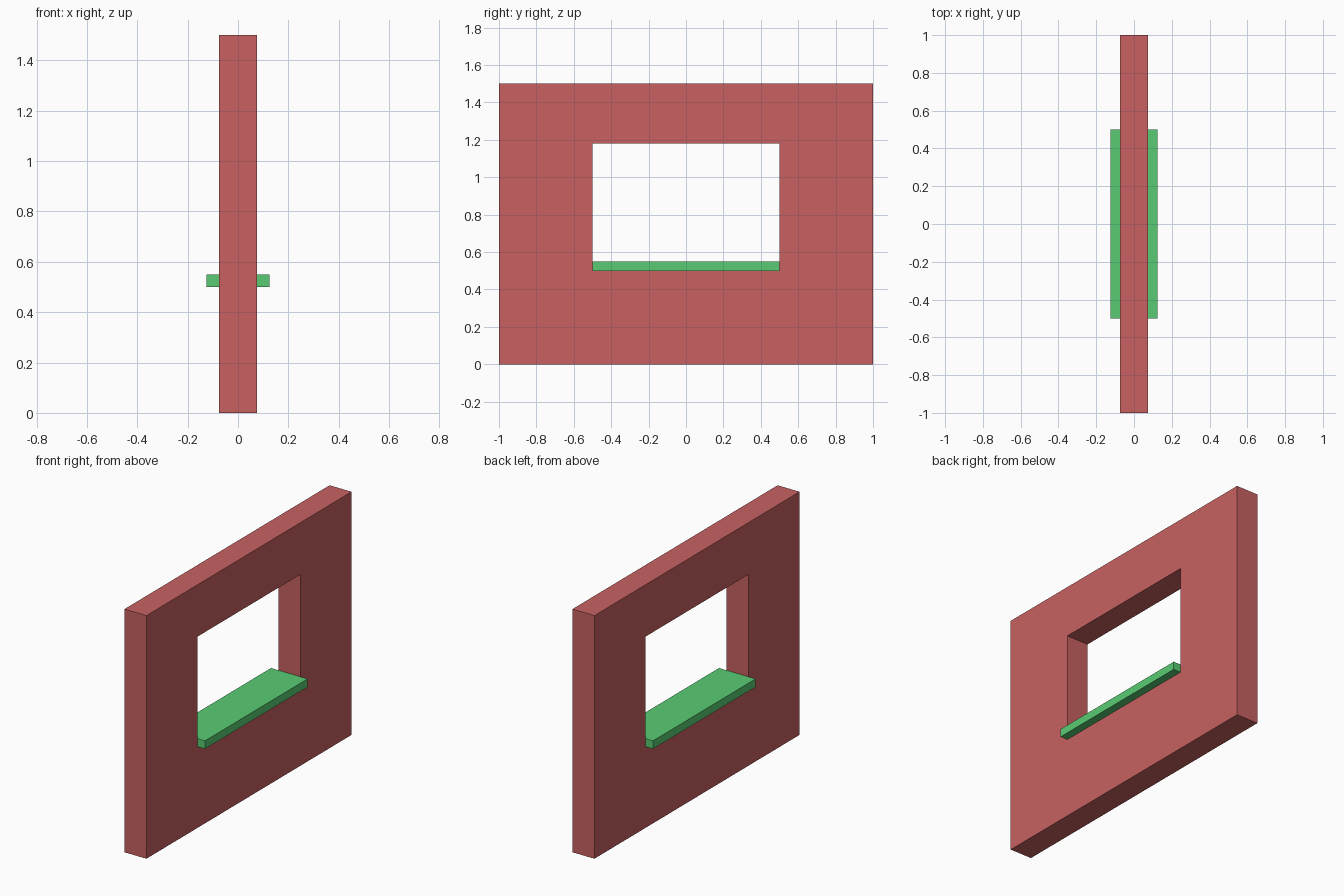
import bpy, bmesh
from mathutils import Vector

if "Cube" in bpy.data.objects:
    bpy.data.objects.remove(bpy.data.objects["Cube"])


def add_part(name, bm, color):
    bmesh.ops.recalc_face_normals(bm, faces=bm.faces)
    mesh = bpy.data.meshes.new(name)
    bm.to_mesh(mesh)
    bm.free()
    mat = bpy.data.materials.new(name + "_paint")
    mat.diffuse_color = (*color, 1)
    mat.use_nodes = True
    mat.node_tree.nodes["Principled BSDF"].inputs["Base Color"].default_value = mat.diffuse_color
    mesh.materials.append(mat)
    obj = bpy.data.objects.new(name, mesh)
    bpy.context.collection.objects.link(obj)
    return obj


def rectangle(bm, x, half_width, z0, z1):
    corners = ((-1, z0), (1, z0), (1, z1), (-1, z1))
    return [bm.verts.new((x, s * half_width, z)) for s, z in corners]


# Wall: a frame-shaped face around the window opening, extruded to thickness
bm = bmesh.new()
outer = rectangle(bm, -0.075, 1.0, 0.0, 1.5)
inner = rectangle(bm, -0.075, 0.5, 0.5, 1.18)
for i in range(4):
    j = (i + 1) % 4
    bm.faces.new((outer[i], outer[j], inner[j], inner[i]))
ext = bmesh.ops.extrude_face_region(bm, geom=bm.faces[:], use_keep_orig=True)
moved = [g for g in ext["geom"] if isinstance(g, bmesh.types.BMVert)]
bmesh.ops.translate(bm, verts=moved, vec=Vector((0.15, 0, 0)))
add_part("wall", bm, (0.58, 0.12, 0.12))

# Sill: a thin board on the bottom of the opening, overhanging both faces
bm = bmesh.new()
bmesh.ops.create_cube(bm, size=1)
bmesh.ops.scale(bm, verts=bm.verts, vec=(0.25, 1.0, 0.05))
bmesh.ops.translate(bm, verts=bm.verts, vec=(0, 0, 0.525))
add_part("window_sill", bm, (0.10, 0.60, 0.17))
